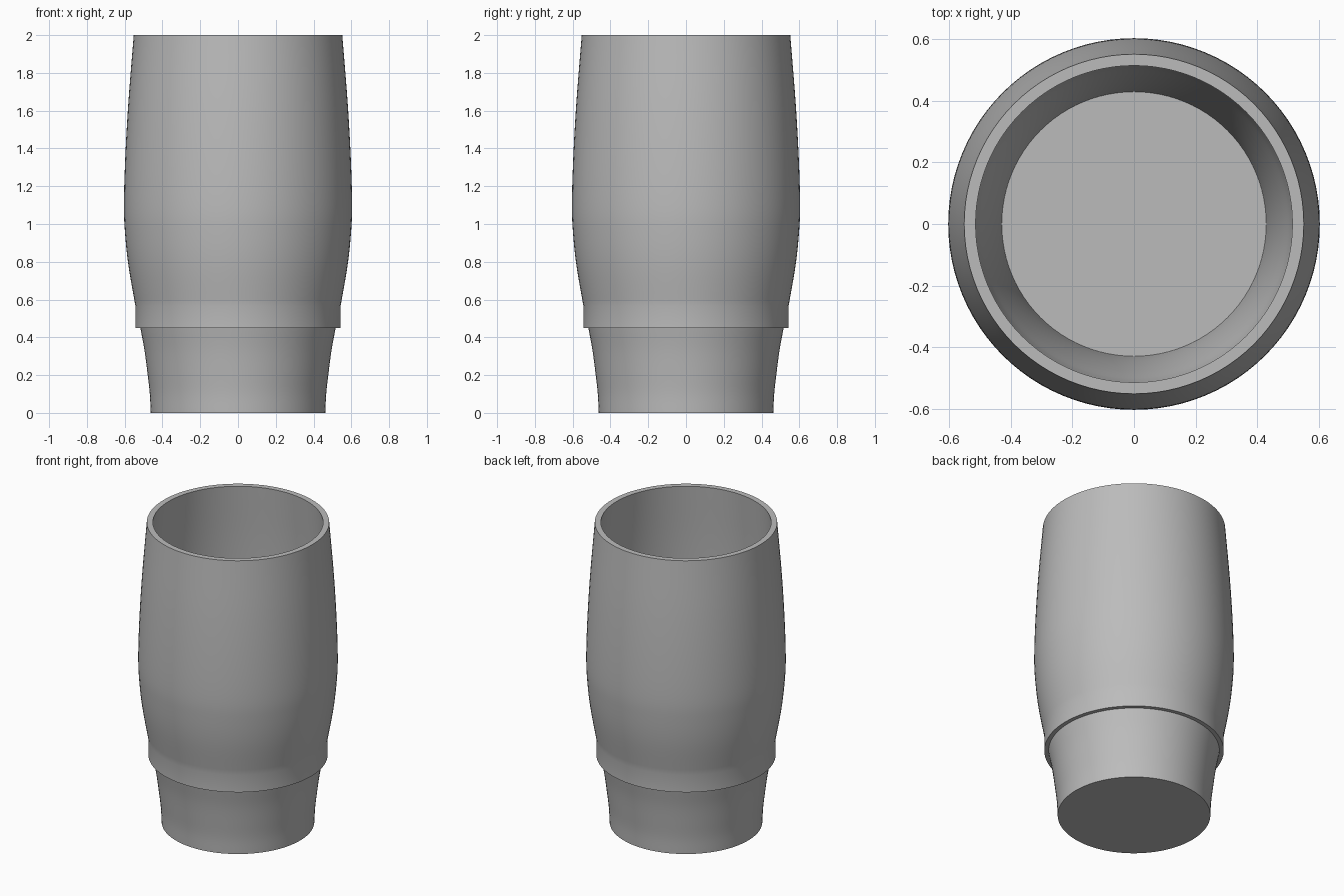
import bpy, bmesh, math
from mathutils import Vector

SEGMENTS = 96

cube = bpy.data.objects.get("Cube")
if cube:
    bpy.data.objects.remove(cube, do_unlink=True)

grey = bpy.data.materials.new("plain grey")
grey.use_nodes = True
colour = (0.5, 0.5, 0.5, 1)
grey.diffuse_color = colour
grey.node_tree.nodes["Principled BSDF"].inputs["Base Color"].default_value = colour


def smooth_path(points, steps=6):
    """Pass a smooth curve through (radius, height) points."""
    p = [Vector(q) for q in points]
    p = [2 * p[0] - p[1]] + p + [2 * p[-1] - p[-2]]
    path = []
    for a, b, c, d in zip(p, p[1:], p[2:], p[3:]):
        for i in range(steps):
            t = i / steps
            path.append(b + (c - a) * t / 2 + (2 * a - 5 * b + 4 * c - d) * t**2 / 2
                        + (3 * b - a - 3 * c + d) * t**3 / 2)
    return path + [p[-2]]


def lathe(name, profile):
    """Spin a profile that starts and ends on the axis around z."""
    bm = bmesh.new()
    verts = [bm.verts.new((r, 0, z)) for r, z in profile]
    edges = [bm.edges.new(pair) for pair in zip(verts, verts[1:])]
    bmesh.ops.spin(bm, geom=verts + edges, axis=(0, 0, 1), cent=(0, 0, 0),
                   angle=math.tau, steps=SEGMENTS, use_duplicate=False)
    bmesh.ops.remove_doubles(bm, verts=bm.verts, dist=0.0001)
    bmesh.ops.recalc_face_normals(bm, faces=bm.faces)
    mesh = bpy.data.meshes.new(name)
    bm.to_mesh(mesh)
    bm.free()
    mesh.materials.append(grey)
    obj = bpy.data.objects.new(name, mesh)
    bpy.context.collection.objects.link(obj)
    bpy.ops.object.select_all(action="DESELECT")
    obj.select_set(True)
    bpy.context.view_layer.objects.active = obj
    bpy.ops.object.shade_smooth_by_angle(angle=math.radians(30))


# Flared foot, straight band and bulging bowl of the outer wall
foot = smooth_path([(0.462, 0), (0.467, 0.1), (0.478, 0.2), (0.495, 0.33), (0.517, 0.45)])
bowl = smooth_path([(0.543, 0.565), (0.58, 0.78), (0.598, 0.95), (0.604, 1.1),
                    (0.597, 1.35), (0.58, 1.65), (0.552, 2)])
band = [(0.543, 0.45)]

# Hollow inside follows the outer wall down to a flat floor
wall = 0.037
inside = smooth_path([(0.43, 0.06), (0.441, 0.2), (0.458, 0.33), (0.48, 0.45), (0.506, 0.565)])
inside += [(r - wall, z) for r, z in bowl[1:]]

lathe("cup", [(0, 0)] + foot + band + bowl + inside[::-1] + [(0, 0.06)])
